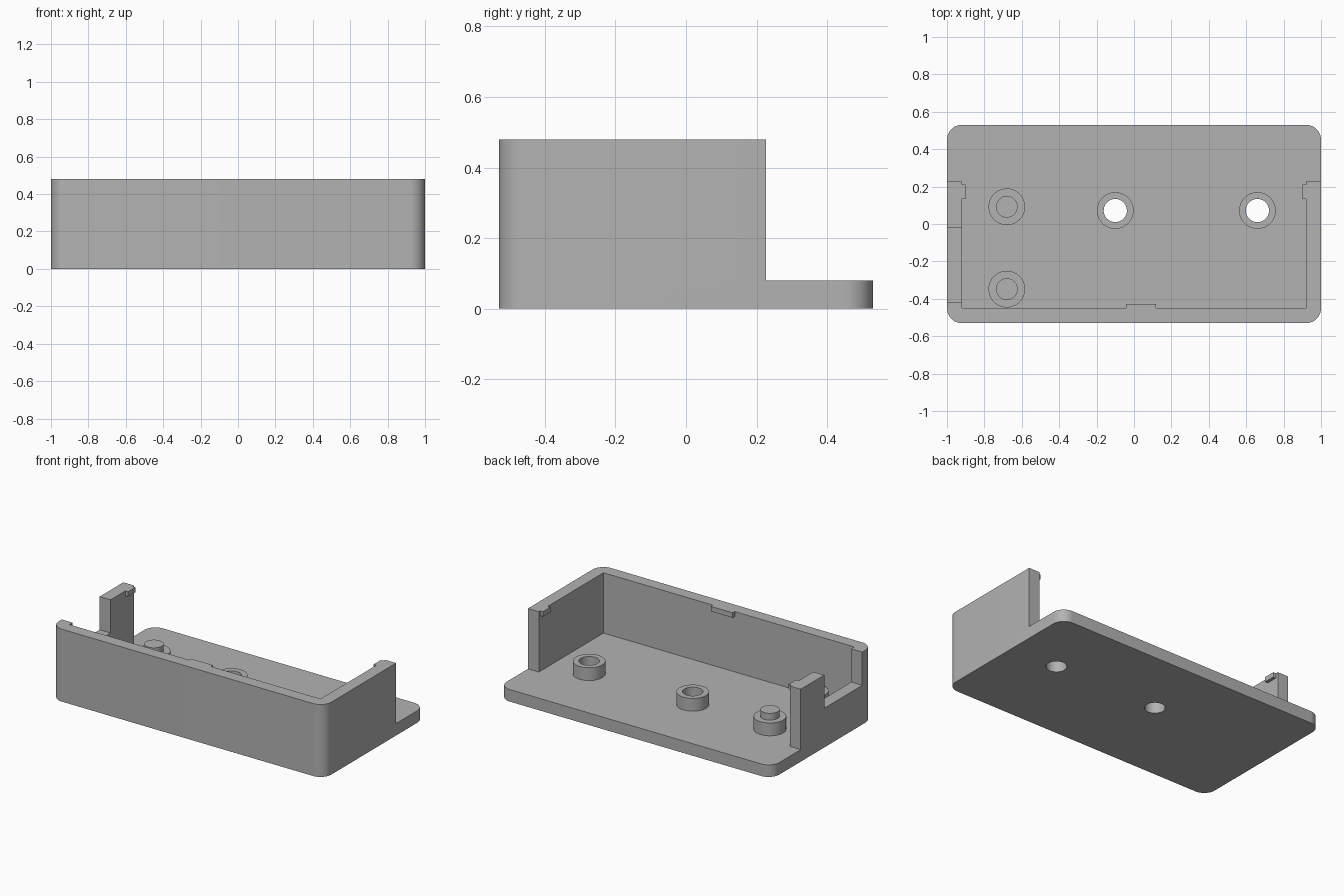
import bpy, bmesh, math

cube = bpy.data.objects.get("Cube")
if cube:
    bpy.data.objects.remove(cube, do_unlink=True)

grey = bpy.data.materials.new("plain_grey")
grey.use_nodes = True
COLOUR = (0.45, 0.45, 0.45, 1)
grey.diffuse_color = COLOUR
grey.node_tree.nodes["Principled BSDF"].inputs["Base Color"].default_value = COLOUR

HALF_X, HALF_Y, HEIGHT = 1.0, 0.53, 0.48
WALL, FLOOR, RADIUS = 0.08, 0.08, 0.08
INNER_X, INNER_Y = HALF_X - WALL, HALF_Y - WALL
WALL_END = 0.227
BOSS_TOP, BOSS_R, BORE_R = 0.165, 0.098, 0.062


def prism(name, outline, z0, z1):
    """Extrude a counter-clockwise outline from z0 to z1."""
    bm = bmesh.new()
    face = bm.faces.new([bm.verts.new((x, y, z0)) for x, y in outline])
    top = bmesh.ops.extrude_face_region(bm, geom=[face])["geom"]
    verts = [v for v in top if isinstance(v, bmesh.types.BMVert)]
    bmesh.ops.translate(bm, verts=verts, vec=(0, 0, z1 - z0))
    bmesh.ops.recalc_face_normals(bm, faces=bm.faces)
    mesh = bpy.data.meshes.new(name)
    bm.to_mesh(mesh)
    bm.free()
    mesh.materials.append(grey)
    obj = bpy.data.objects.new(name, mesh)
    bpy.context.collection.objects.link(obj)
    return obj


def box(name, x0, x1, y0, y1, z0, z1):
    return prism(name, [(x0, y0), (x1, y0), (x1, y1), (x0, y1)], z0, z1)


def arc(cx, cy, r, start, sweep, steps):
    angles = [start + sweep * i / steps for i in range(steps + 1)]
    return [(cx + r * math.cos(a), cy + r * math.sin(a)) for a in angles]


def cylinder(name, x, y, r, z0, z1):
    return prism(name, arc(x, y, r, 0, math.tau, 48)[:-1], z0, z1)


def activate(obj):
    bpy.ops.object.select_all(action="DESELECT")
    obj.select_set(True)
    bpy.context.view_layer.objects.active = obj


def cut(obj, cutter):
    """Subtract the cutter from the object, then remove the cutter."""
    mod = obj.modifiers.new("cut", "BOOLEAN")
    mod.operation = "DIFFERENCE"
    mod.solver = "EXACT"
    mod.object = cutter
    activate(obj)
    bpy.ops.object.modifier_apply(modifier=mod.name)
    bpy.data.objects.remove(cutter, do_unlink=True)


# Tray: a rounded block hollowed out, open at the back
outline = []
for i, (sx, sy) in enumerate([(1, 1), (-1, 1), (-1, -1), (1, -1)]):
    outline += arc(sx * (HALF_X - RADIUS), sy * (HALF_Y - RADIUS), RADIUS,
                   i * math.pi / 2, math.pi / 2, 12)
tray = prism("tray", outline, 0, HEIGHT)
cut(tray, box("back_cutter", -2, 2, WALL_END, 2, FLOOR, 1))
cut(tray, box("inside_cutter", -INNER_X, INNER_X, -INNER_Y, 1, FLOOR, 1))
cut(tray, box("side_notch_cutter", -2, -INNER_X + 0.01, -0.417, -0.02, 0.26, 1))
parts = [tray]

# Bored bosses, with holes running on through the floor
for name, x in (("middle", -0.10), ("left", 0.66)):
    boss = cylinder(name + "_bored_boss", x, 0.072, BOSS_R, FLOOR, BOSS_TOP)
    for obj in (boss, tray):
        cut(obj, cylinder("bore_cutter", x, 0.072, BORE_R, -1, 1))
    parts.append(boss)

# Solid bosses with locating pegs
for name, y in (("back", 0.092), ("front", -0.348)):
    parts.append(cylinder(name + "_peg_boss", -0.68, y, BOSS_R, FLOOR, BOSS_TOP))
    parts.append(cylinder(name + "_peg", -0.68, y, 0.058, BOSS_TOP, 0.21))

# Small retaining tabs flush with the rim
TAB_Z = HEIGHT - 0.033
box("front_tab", -0.043, 0.118, -INNER_Y, -INNER_Y + 0.022, TAB_Z, HEIGHT)
box("left_tab", INNER_X - 0.02, INNER_X, 0.135, 0.21, TAB_Z, HEIGHT)
box("right_tab", -INNER_X, -INNER_X + 0.02, 0.135, 0.21, TAB_Z, HEIGHT)

for obj in parts:
    activate(obj)
    bpy.ops.object.shade_smooth_by_angle(angle=math.radians(30))
